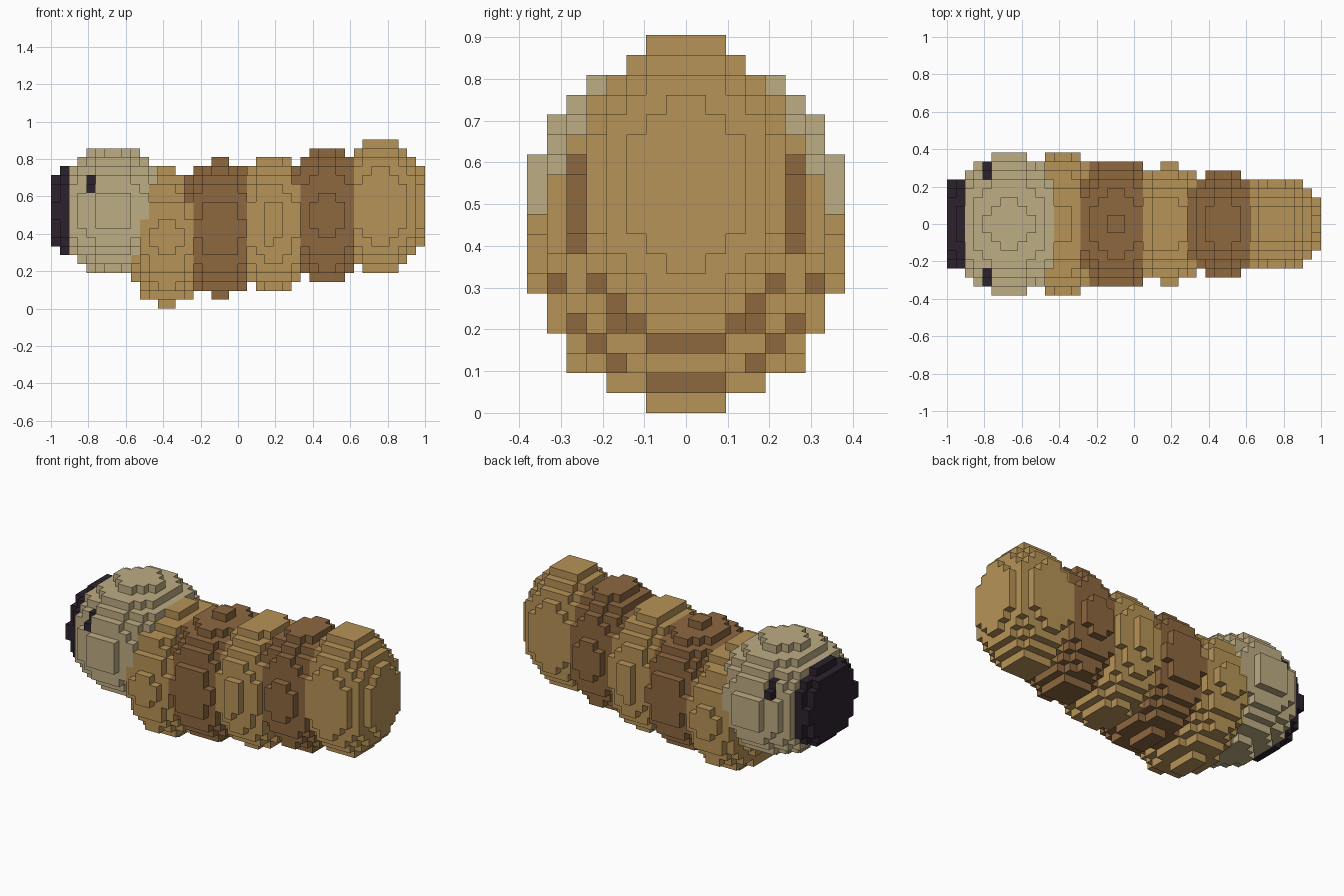
import bpy
import bmesh
from mathutils import Vector

cube = bpy.data.objects.get("Cube")
if cube:
    bpy.data.objects.remove(cube, do_unlink=True)

U = 1 / 21            # size of one block
LENGTH = 42           # blocks from nose to tail

# Materials
def make_material(name, rgb):
    m = bpy.data.materials.new(name)
    m.use_nodes = True
    m.diffuse_color = (*rgb, 1)
    m.node_tree.nodes["Principled BSDF"].inputs["Base Color"].default_value = (*rgb, 1)
    return m

tan = make_material("tan", (0.474, 0.292, 0.095))
brown = make_material("brown", (0.270, 0.138, 0.051))
cream = make_material("cream", (0.515, 0.418, 0.231))
dark = make_material("dark plum", (0.025, 0.016, 0.027))

# Rounded forms in block units: centre x, centre z, radii x, y, z
FORMS = [
    (2.0, 11.0, 3.0, 5.5, 5.0),        # nose
    (7.0, 11.0, 7.35, 7.95, 6.94),     # head
    (13.0, 8.0, 4.89, 7.95, 7.88),     # body, front to back
    (19.0, 8.95, 5.85, 7.25, 7.71),
    (24.9, 9.6, 5.0, 6.77, 7.87),
    (31.0, 10.6, 5.22, 5.85, 7.87),
    (37.0, 11.5, 5.45, 5.3, 7.85),
]

PARTS = {
    "nose": dark, "eyes": dark, "head": cream,
    "body_segment_1": tan, "body_segment_2": brown, "body_segment_3": tan,
    "body_segment_4": brown, "body_segment_5": tan,
}

def filled(i, j, k):
    x, y, z = i + 0.5, j + 0.5, k + 0.5
    return any(((x - cx) / rx) ** 2 + (y / ry) ** 2 + ((z - cz) / rz) ** 2 <= 1
               for cx, cz, rx, ry, rz in FORMS)

def part_of(i, j, k):
    """Which part a block belongs to, from its position along the body."""
    if i < 2:
        return "nose"
    if i == 4 and k in (13, 14) and abs(j + 0.5) > 5:
        return "eyes"
    if i + 0.5 < 9 + (k - 3.5) * 0.25:
        return "head"
    if i < (15 if k >= 12 else 16):
        return "body_segment_1"
    if i < 22:
        return "body_segment_2"
    if i < (27 if k >= 14 else 28):
        return "body_segment_3"
    if i < 34:
        return "body_segment_4"
    return "body_segment_5"

blocks = {(i, j, k) for i in range(LENGTH) for j in range(-8, 8)
          for k in range(19) if filled(i, j, k)}

# Build each part from the exposed sides of its blocks
AXES = [Vector((1, 0, 0)), Vector((0, 1, 0)), Vector((0, 0, 1))]

def build_part(name, mat):
    bm = bmesh.new()
    for b in sorted(blocks):
        if part_of(*b) != name:
            continue
        centre = Vector(b) + Vector((0.5, 0.5, 0.5))
        for a in range(3):
            for s in (-1, 1):
                n = AXES[a] * s
                if tuple(int(b[c] + n[c]) for c in range(3)) in blocks:
                    continue
                u, v = AXES[(a + 1) % 3] * 0.5, AXES[(a + 2) % 3] * 0.5 * s
                mid = centre + n * 0.5
                corners = [mid - u - v, mid + u - v, mid + u + v, mid - u + v]
                bm.faces.new([bm.verts.new(((p.x - LENGTH / 2) * U, p.y * U, p.z * U))
                              for p in corners])
    bmesh.ops.remove_doubles(bm, verts=bm.verts, dist=U * 0.01)
    # Join the block sides into larger flat faces
    bmesh.ops.dissolve_limit(bm, angle_limit=0.01, verts=bm.verts, edges=bm.edges)
    mesh = bpy.data.meshes.new(name)
    bm.to_mesh(mesh)
    bm.free()
    mesh.materials.append(mat)
    bpy.context.scene.collection.objects.link(bpy.data.objects.new(name, mesh))

for part_name, part_material in PARTS.items():
    build_part(part_name, part_material)
